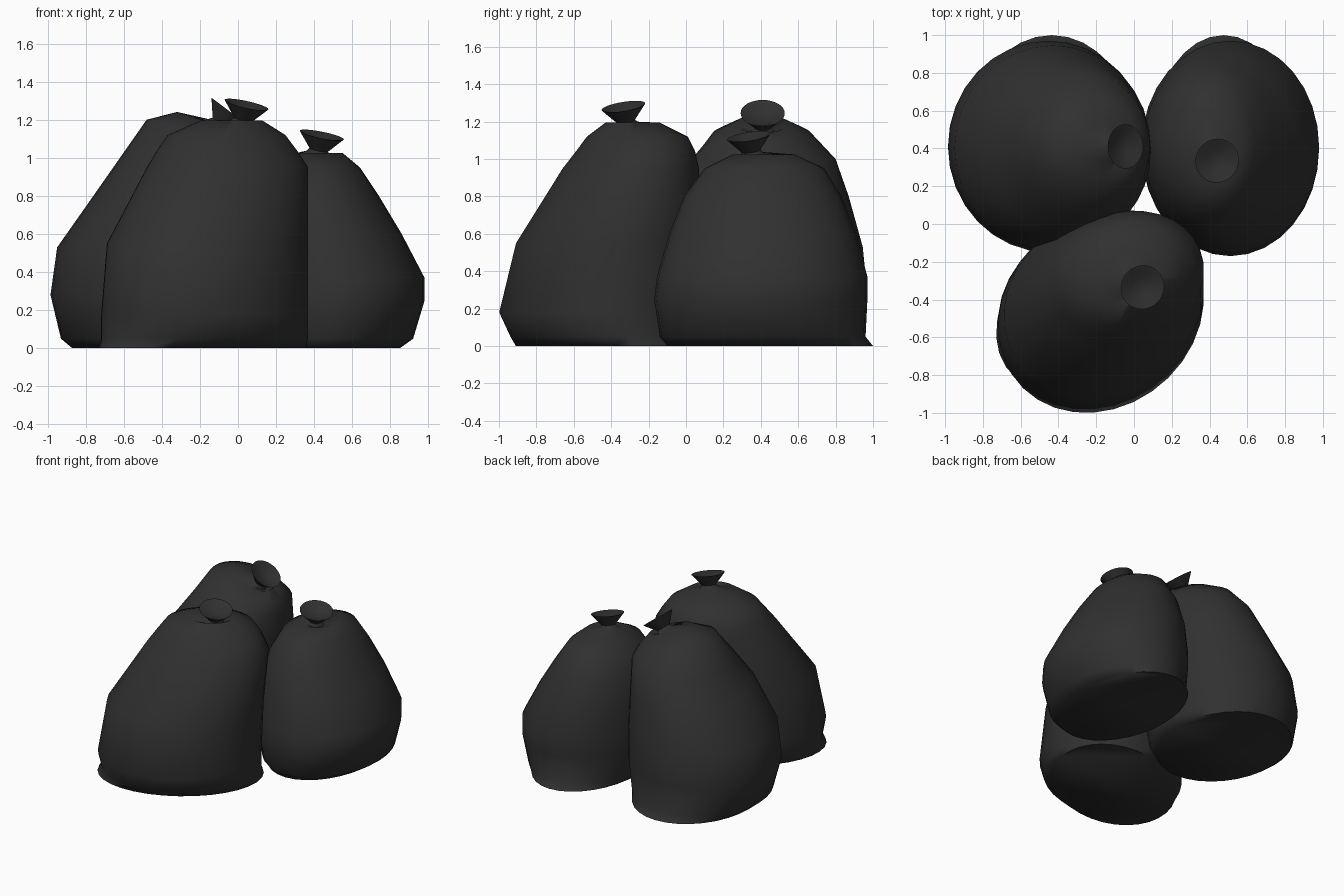
import bpy, bmesh, math
from mathutils import Vector

if "Cube" in bpy.data.objects:
    bpy.data.objects.remove(bpy.data.objects["Cube"])

SEG = 32
plastic = bpy.data.materials.new("black_plastic")
plastic.diffuse_color = (0.03, 0.03, 0.03, 1)
plastic.use_nodes = True
plastic.node_tree.nodes["Principled BSDF"].inputs["Base Color"].default_value = plastic.diffuse_color

# Tied neck: (radius, height along the neck axis), ending in a dished mouth
NECK = [(0.065, 0.0), (0.05, 0.02), (0.118, 0.10), (0.105, 0.098), (0.05, 0.065)]


def body_ring(z, x0, x1, y0, y1, slope=0.0, skew=0.0):
    """Oval section fitted to its extents; skew stretches it along the diagonal."""
    cx, cy, rx, ry = (x0 + x1) / 2, (y0 + y1) / 2, (x1 - x0) / 2, (y1 - y0) / 2
    pts = []
    for i in range(SEG):
        a = math.tau * i / SEG
        dx = rx * math.cos(a - skew / 2)
        pts.append(Vector((cx + dx, cy + ry * math.sin(a + skew / 2), z + slope * dx)))
    return pts


def neck_rings(mouth, axis):
    axis = Vector(axis).normalized()
    base = Vector(mouth) - axis * 0.10
    u = Vector((1, 0, 0))
    u = (u - axis * u.dot(axis)).normalized()
    v = axis.cross(u)
    return [[base + axis * h + (u * math.cos(math.tau * i / SEG) + v * math.sin(math.tau * i / SEG)) * r
             for i in range(SEG)] for r, h in NECK]


def make_bag(name, sections, mouth, axis, skew=0.0, foot_skew=0.0):
    rings = [body_ring(*s, skew=foot_skew if n == 0 else skew) for n, s in enumerate(sections)]
    rings += neck_rings(mouth, axis)
    bm = bmesh.new()
    loops = [[bm.verts.new(p) for p in ring] for ring in rings]
    for lo, hi in zip(loops, loops[1:]):
        for i in range(SEG):
            j = (i + 1) % SEG
            bm.faces.new((lo[i], lo[j], hi[j], hi[i]))
    bm.faces.new(loops[0][::-1])
    bm.faces.new(loops[-1])
    bmesh.ops.recalc_face_normals(bm, faces=bm.faces)
    mesh = bpy.data.meshes.new(name)
    bm.to_mesh(mesh)
    bm.free()
    mesh.materials.append(plastic)
    obj = bpy.data.objects.new(name, mesh)
    bpy.context.collection.objects.link(obj)
    bpy.ops.object.select_all(action='DESELECT')
    obj.select_set(True)
    bpy.context.view_layer.objects.active = obj
    bpy.ops.object.shade_smooth_by_angle(angle=math.radians(65))


# Sections: z, x min, x max, y min, y max, (slope)
make_bag("back_left_bag", [
    (0.0, -0.87, 0.0, -0.06, 1.0),
    (0.05, -0.93, 0.04, -0.10, 0.96),
    (0.28, -0.985, 0.08, -0.15, 0.97),
    (0.53, -0.95, 0.09, -0.14, 0.945),
    (0.80, -0.76, 0.09, -0.09, 0.87),
    (1.00, -0.62, 0.085, 0.03, 0.80),
    (1.13, -0.48, 0.06, 0.14, 0.67, -0.26),
    (1.19, -0.32, 0.0, 0.27, 0.54, -0.32),
], (-0.045, 0.41, 1.245), (0.6, 0, 0.8))

make_bag("back_right_bag", [
    (0.0, 0.10, 0.85, -0.10, 1.0),
    (0.05, 0.07, 0.92, -0.14, 0.96),
    (0.25, 0.04, 0.98, -0.17, 0.97),
    (0.37, 0.04, 0.98, -0.155, 0.97),
    (0.60, 0.05, 0.86, -0.09, 0.91),
    (0.80, 0.09, 0.74, -0.01, 0.83),
    (0.95, 0.17, 0.64, 0.10, 0.74),
    (1.025, 0.30, 0.55, 0.25, 0.58),
], (0.44, 0.335, 1.12), (0.2, -0.15, 1))

make_bag("front_bag", [
    (0.0, -0.73, 0.36, -0.91, 0.03),
    (0.05, -0.72, 0.37, -0.94, 0.05),
    (0.18, -0.72, 0.37, -1.0, 0.07),
    (0.55, -0.69, 0.37, -0.91, 0.075),
    (0.95, -0.48, 0.37, -0.66, 0.07),
    (1.04, -0.425, 0.31, -0.59, 0.05),
    (1.12, -0.37, 0.25, -0.53, 0.01),
    (1.195, -0.20, 0.13, -0.43, -0.14),
], (0.045, -0.335, 1.28), (0.22, -0.16, 1), skew=0.145, foot_skew=0.3)
